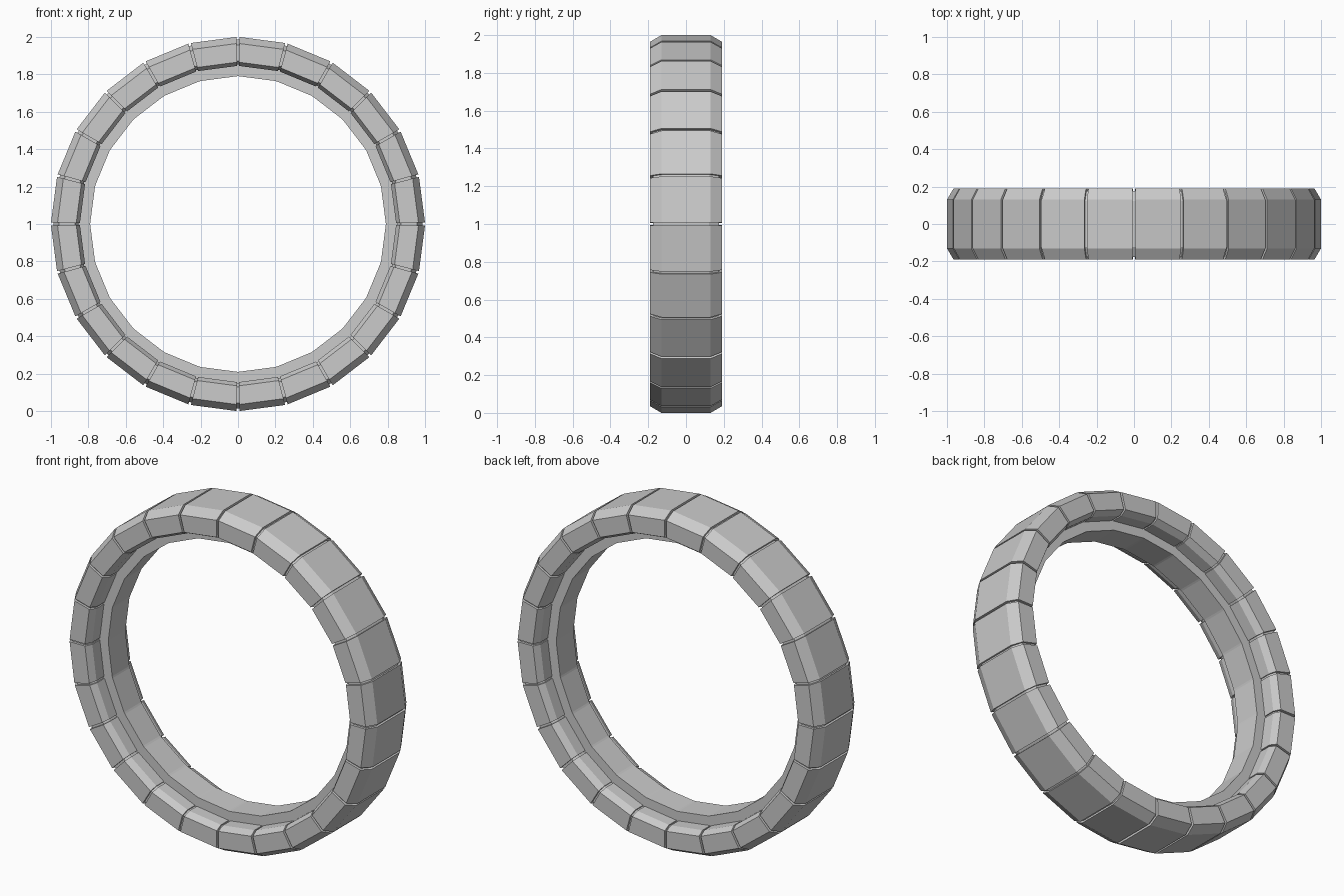
import bpy, bmesh, math

if "Cube" in bpy.data.objects:
    bpy.data.objects.remove(bpy.data.objects["Cube"])

SEGMENTS = 24
STEP = 2 * math.pi / SEGMENTS
GAP = 0.007      # half width of a seam groove
DEPTH = 0.014    # groove depth

# cross-section as (radius, y): chamfered tread, side walls, narrow inner flange
half = [(1.0, 0.13), (0.965, 0.19), (0.865, 0.19), (0.845, 0.15), (0.845, 0.08), (0.79, 0.08)]
groove_half = [(1.0 - DEPTH, 0.13 - DEPTH / 2), (0.965 - DEPTH / 2, 0.19 - DEPTH),
               (0.865 + DEPTH / 2, 0.19 - DEPTH), (0.845 + DEPTH / 2, 0.15 - DEPTH / 2),
               (0.845 + DEPTH / 2, 0.08), (0.79, 0.08)]


def closed(points):
    return points + [(r, -y) for r, y in reversed(points)]


full, groove = closed(half), closed(groove_half)


def add_loop(bm, profile, angle):
    return [bm.verts.new((r * math.cos(angle), y, 1 + r * math.sin(angle))) for r, y in profile]


# sweep the section around the ring, dropping to the groove section at each seam
bm = bmesh.new()
loops = []
for k in range(SEGMENTS):
    a = k * STEP
    loops += [add_loop(bm, groove, a - GAP), add_loop(bm, groove, a + GAP),
              add_loop(bm, full, a + GAP), add_loop(bm, full, a + STEP - GAP)]
n = len(full)
for i, cur in enumerate(loops):
    nxt = loops[(i + 1) % len(loops)]
    for j in range(n):
        bm.faces.new((cur[j], cur[(j + 1) % n], nxt[(j + 1) % n], nxt[j]))
bmesh.ops.remove_doubles(bm, verts=bm.verts, dist=0.0001)
bmesh.ops.recalc_face_normals(bm, faces=bm.faces)

mesh = bpy.data.meshes.new("segmented_ring")
bm.to_mesh(mesh)
bm.free()
ring = bpy.data.objects.new("segmented_ring", mesh)
bpy.context.collection.objects.link(ring)
